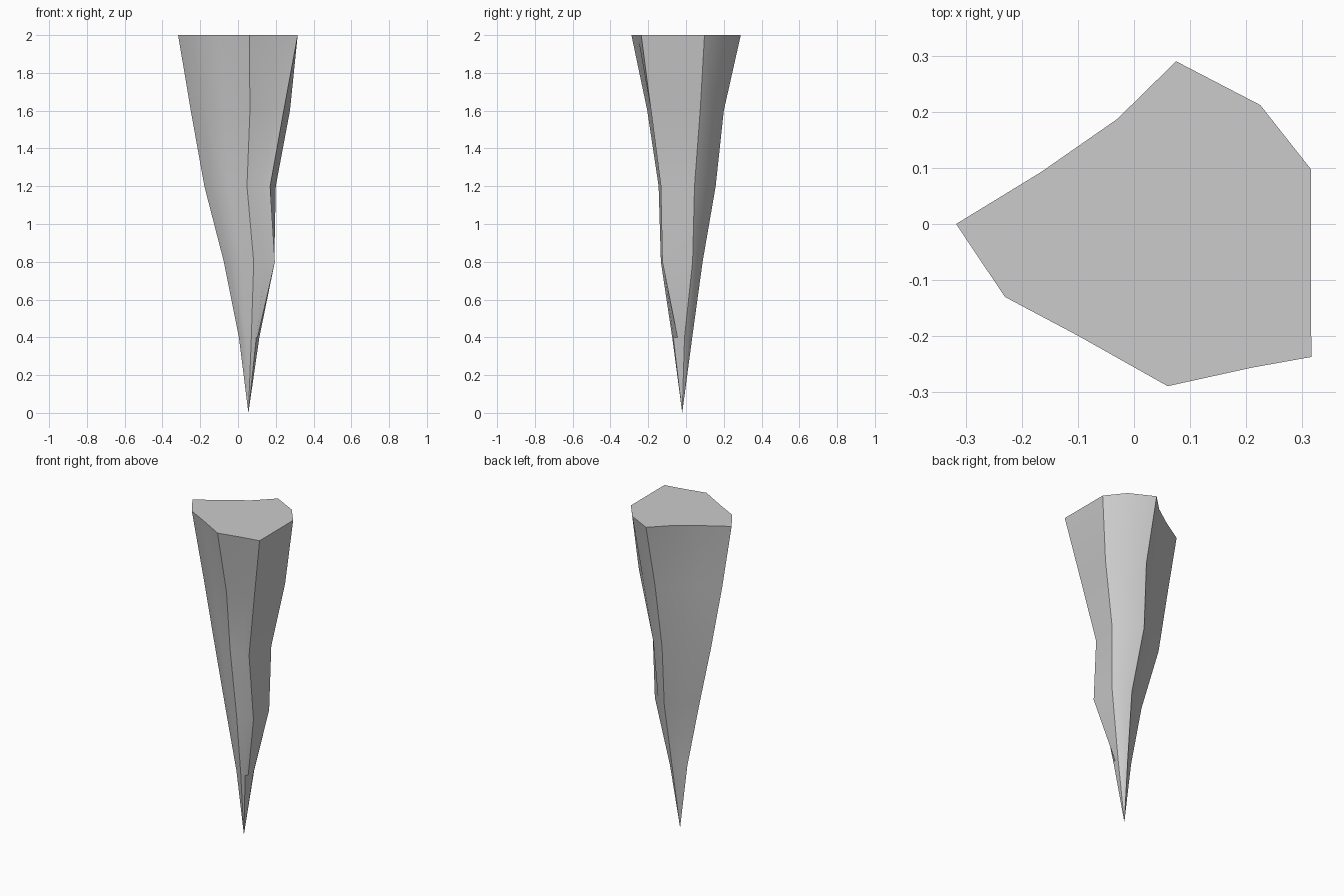
import bpy, bmesh, math

if "Cube" in bpy.data.objects:
    bpy.data.objects.remove(bpy.data.objects["Cube"])

# Outline of the broken top, counter-clockwise; the two right-hand corners are set per ring
LEFT_OUTLINE = [(.075, .29), (-.03, .187), (-.165, .093), (-.317, 0), (-.23, -.13),
                (-.1, -.199), (.06, -.289), (.21, -.256)]
SHOULDER = (.225, .212)
X0, X1, Y0, Y1 = -.317, .315, -.289, .29

# z, x min, x max, y min, y max, back-right corner, front-right corner
RINGS = [
    (2.0, -.317, .315, -.289, .290, (.315, .098), (.316, -.237)),
    (1.6, -.250, .275, -.205, .200, (.275, .075), (.242, -.185)),
    (1.2, -.178, .200, -.145, .157, (.200, .045), (.170, -.133)),
    (0.8, -.075, .190, -.133, .088, (.192, .035), (.195, -.125)),
    (0.4, .005, .115, -.073, .033, (.113, -.008), (.103, -.045)),
]


def ring_points(z, xa, xb, ya, yb, back, front):
    """Fit the outline to the ring's extents and append the right-hand corners."""
    def fit(p):
        return (xa + (p[0] - X0) / (X1 - X0) * (xb - xa),
                ya + (p[1] - Y0) / (Y1 - Y0) * (yb - ya))
    flat = [fit(SHOULDER)] + [fit(p) for p in LEFT_OUTLINE] + [front, back]
    return [(x, y, z) for x, y in flat]


bm = bmesh.new()
loops = [[bm.verts.new(p) for p in ring_points(*r)] for r in RINGS]
tip = bm.verts.new((.055, -.02, 0))
n = len(loops[0])

# Flat top
bm.faces.new(loops[0])
# Tapering sides
for upper, lower in zip(loops, loops[1:]):
    for i in range(n):
        j = (i + 1) % n
        bm.faces.new((upper[i], lower[i], lower[j], upper[j]))
# Pointed end
for i in range(n):
    bm.faces.new((loops[-1][i], tip, loops[-1][(i + 1) % n]))
bmesh.ops.recalc_face_normals(bm, faces=bm.faces)

mesh = bpy.data.meshes.new("stalactite")
bm.to_mesh(mesh)
bm.free()
obj = bpy.data.objects.new("stalactite", mesh)
bpy.context.collection.objects.link(obj)
bpy.context.view_layer.objects.active = obj
obj.select_set(True)
bpy.ops.object.shade_smooth_by_angle(angle=math.radians(30))
